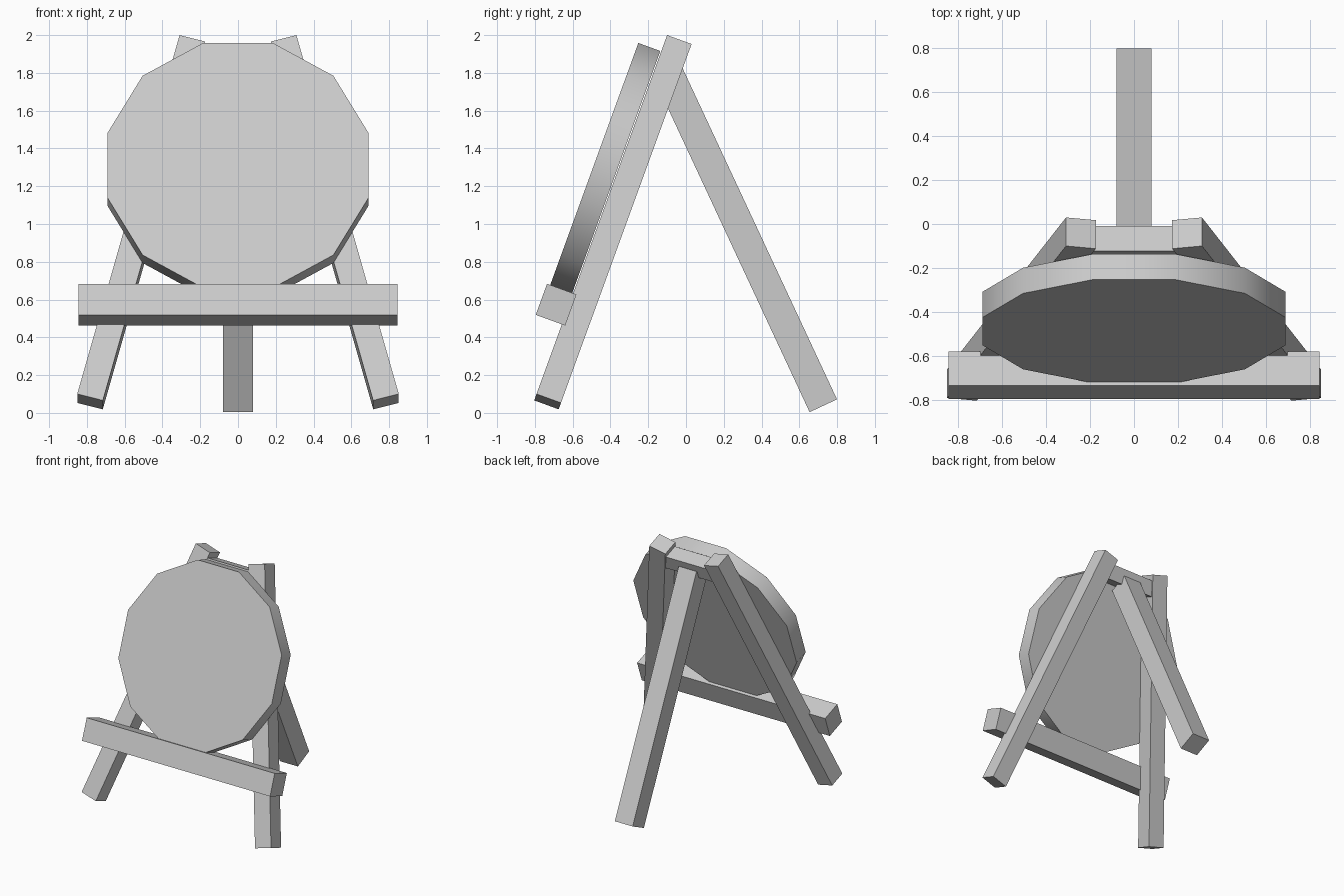
import bpy
from math import radians
from mathutils import Matrix, Vector

cube = bpy.data.objects.get("Cube")
if cube:
    bpy.data.objects.remove(cube, do_unlink=True)

# One plain grey for everything
grey = bpy.data.materials.new("plain_grey")
grey.use_nodes = True
grey.diffuse_color = (0.6, 0.6, 0.6, 1)
grey.node_tree.nodes["Principled BSDF"].inputs["Base Color"].default_value = (0.6, 0.6, 0.6, 1)


def beam(name, size, centre, turn, frame=Matrix()):
    """Box of the given size, turned about its centre, inside a frame."""
    bpy.ops.mesh.primitive_cube_add(size=1)
    obj = bpy.context.object
    obj.name = name
    obj.data.transform(Matrix.Diagonal((*size, 1)))
    obj.matrix_world = frame @ Matrix.Translation(centre) @ turn
    obj.data.materials.append(grey)
    return obj


# Leaning frame: local y = 0 is the front plane of the legs, z runs up the slope
lean = Matrix.Translation((0, -0.1, 2.0)) @ Matrix.Rotation(radians(-20), 4, 'X')
level = Matrix()

# Splayed front legs
for side, label in ((1, "left"), (-1, "right")):
    splay = Matrix.Rotation(radians(-15 * side), 4, 'Y')
    beam(f"front_leg_{label}", (0.14, 0.138, 2.093),
         Vector((side * 0.5125, 0.069, -1.029)), splay, lean)

# Ledge and top crossbar
beam("ledge", (1.69, 0.166, 0.175), Vector((0, -0.064, -1.542)), level, lean)
beam("top_crossbar", (0.44, 0.122, 0.12), Vector((0, 0.066, -0.14)), level, lean)

# Rear prop leg
beam("back_leg", (0.16, 0.16, 1.94), Vector((0, 0.317, 0.917)),
     Matrix.Rotation(radians(25), 4, 'X'))

# Twelve-sided board resting on the ledge
bpy.ops.mesh.primitive_cylinder_add(vertices=12, radius=0.714, depth=0.124)
board = bpy.context.object
board.name = "round_board"
board.data.transform(Matrix.Rotation(radians(90), 4, 'X') @ Matrix.Rotation(radians(15), 4, 'Z'))
board.data.materials.append(grey)
board.matrix_world = lean @ Matrix.Translation((0, -0.067, -0.781))
bpy.ops.object.shade_smooth_by_angle(angle=radians(40))
